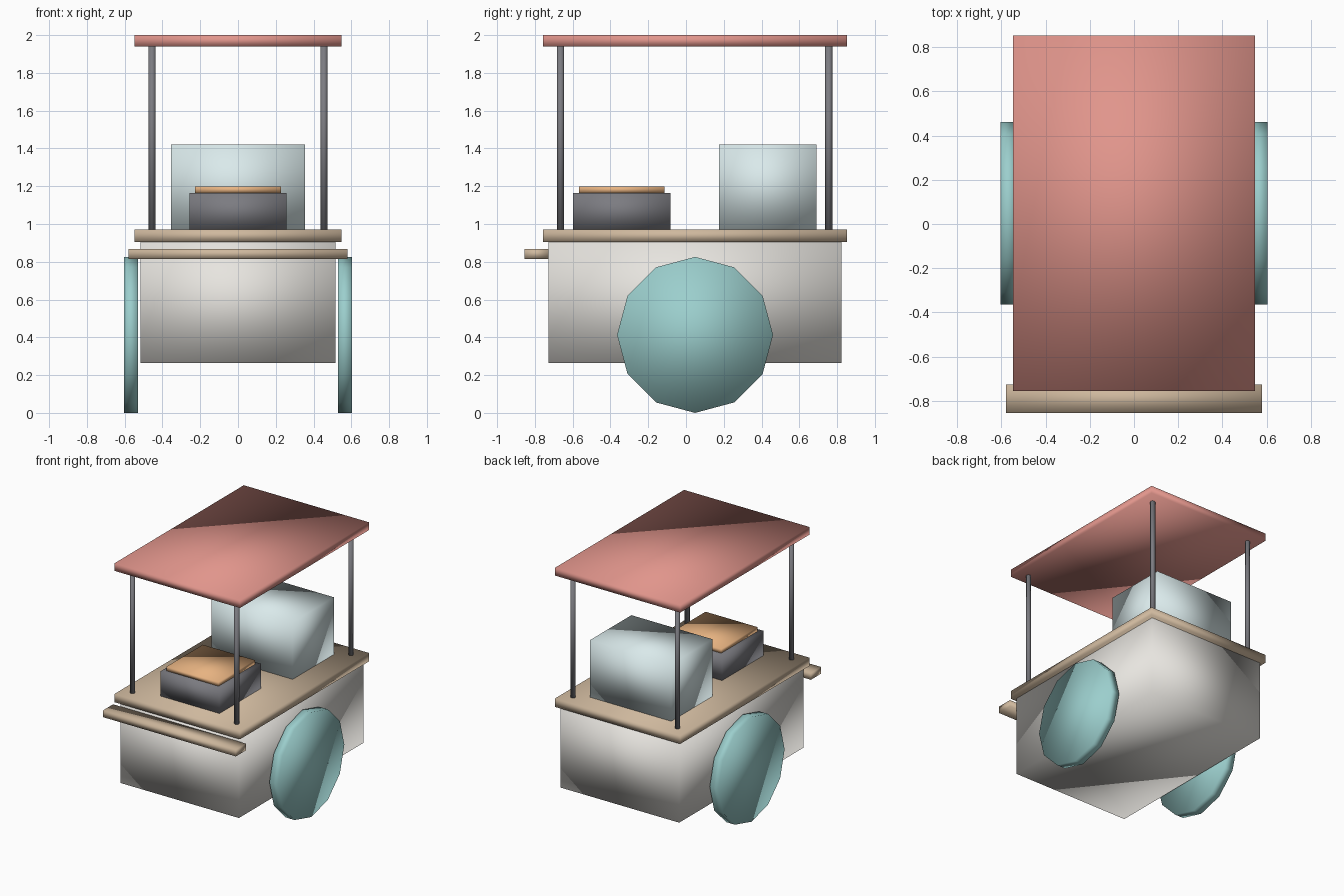
import bpy, math

if "Cube" in bpy.data.objects:
    bpy.data.objects.remove(bpy.data.objects["Cube"])

def material(name, rgb):
    m = bpy.data.materials.new(name)
    m.diffuse_color = (*rgb, 1)
    m.use_nodes = True
    m.node_tree.nodes["Principled BSDF"].inputs["Base Color"].default_value = m.diffuse_color
    return m

WOOD = material("wood", (0.62, 0.48, 0.34))
RED = material("canopy_red", (0.75, 0.30, 0.26))
TEAL = material("wheel_teal", (0.33, 0.62, 0.61))
GLASS = material("pale_glass", (0.70, 0.82, 0.83))
ORANGE = material("food_orange", (0.80, 0.45, 0.22))
CREAM = material("body_cream", (0.80, 0.78, 0.74))
DARK = material("dark_metal", (0.20, 0.20, 0.22))

def finish(name, mat):
    o = bpy.context.object
    o.name = name
    bpy.ops.object.transform_apply(location=False, rotation=True, scale=True)
    o.data.materials.append(mat)
    # the whole model uses soft shading, even across box edges
    for p in o.data.polygons:
        p.use_smooth = True
    return o

def box(name, half_x, y0, y1, z0, z1, mat):
    bpy.ops.mesh.primitive_cube_add(size=1, location=(0, (y0 + y1) / 2, (z0 + z1) / 2))
    bpy.context.object.scale = (2 * half_x, y1 - y0, z1 - z0)
    return finish(name, mat)

def cylinder(name, sides, radius, depth, loc, mat, rot=(0, 0, 0)):
    bpy.ops.mesh.primitive_cylinder_add(vertices=sides, radius=radius, depth=depth,
                                        location=loc, rotation=rot)
    return finish(name, mat)

# cart body, counter and push handle
box("cart_body", 0.517, -0.727, 0.823, 0.265, 0.905, CREAM)
box("counter_top", 0.547, -0.757, 0.853, 0.905, 0.97, WOOD)
box("push_handle", 0.58, -0.855, -0.727, 0.816, 0.868, WOOD)

# canopy
box("canopy", 0.547, -0.757, 0.853, 1.94, 2.0, RED)

# grill with hot plate, and display case
box("grill", 0.257, -0.598, -0.082, 0.97, 1.165, DARK)
box("grill_plate", 0.227, -0.567, -0.114, 1.165, 1.198, ORANGE)
box("display_case", 0.354, 0.175, 0.69, 0.97, 1.42, GLASS)

# posts and wheels on both sides
for side, sx in (("left", -1), ("right", 1)):
    for end, y in (("front", -0.664), ("back", 0.756)):
        cylinder(f"{end}_{side}_post", 8, 0.019, 0.97, (sx * 0.455, y, 1.455), DARK)
    cylinder(f"{side}_wheel", 12, 0.413, 0.075, (sx * 0.567, 0.048, 0.413), TEAL,
             (0, math.pi / 2, 0))
